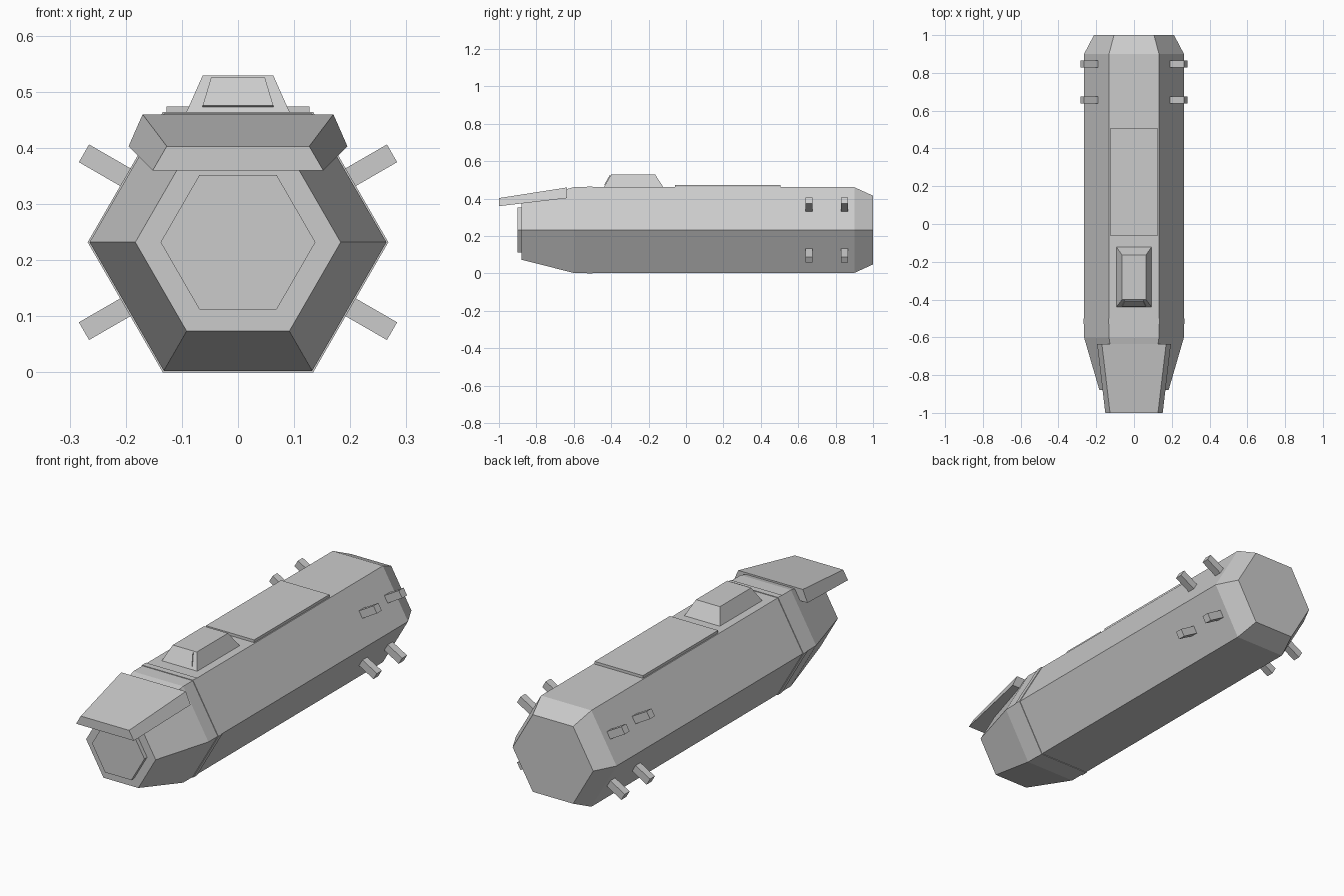
import bpy, bmesh, math
from mathutils import Vector

if "Cube" in bpy.data.objects:
    bpy.data.objects.remove(bpy.data.objects["Cube"])

CZ = 0.232  # height of the hull axis

grey = bpy.data.materials.new("hull_grey")
grey.diffuse_color = (0.6, 0.6, 0.6, 1)
grey.use_nodes = True
grey.node_tree.nodes["Principled BSDF"].inputs["Base Color"].default_value = grey.diffuse_color


def loft(name, rings):
    """Closed solid through matching rings of points, capped at both ends."""
    bm = bmesh.new()
    loops = [[bm.verts.new(p) for p in r] for r in rings]
    n = len(loops[0])
    for a, b in zip(loops, loops[1:]):
        for i in range(n):
            j = (i + 1) % n
            bm.faces.new((a[i], a[j], b[j], b[i]))
    bm.faces.new(loops[0])
    bm.faces.new(loops[-1])
    bmesh.ops.recalc_face_normals(bm, faces=bm.faces)
    me = bpy.data.meshes.new(name)
    bm.to_mesh(me)
    bm.free()
    me.materials.append(grey)
    ob = bpy.data.objects.new(name, me)
    bpy.context.collection.objects.link(ob)
    return ob


def hexagon(y, r):
    return [(r * math.cos(k * math.pi / 3), y, CZ + r * math.sin(k * math.pi / 3))
            for k in range(6)]


def rect(x, y0, y1, z):
    return [(-x, y0, z), (x, y0, z), (x, y1, z), (-x, y1, z)]


# Hexagonal hull with tapered nose and chamfered stern
loft("hull", [hexagon(-0.88, 0.183), hexagon(-0.60, 0.2645),
              hexagon(0.90, 0.2645), hexagon(1.0, 0.212)])
loft("hull_ring", [hexagon(-0.53, 0.2679), hexagon(-0.50, 0.2679)])
loft("nose_plate", [hexagon(-0.90, 0.138), hexagon(-0.87, 0.138)])

# Sloping visor over the nose
loft("visor", [
    [(-0.152, -1, 0.36), (0.152, -1, 0.36), (0.127, -1, 0.403), (-0.127, -1, 0.403)],
    [(-0.195, -0.635, 0.403), (0.195, -0.635, 0.403),
     (0.17, -0.635, 0.46), (-0.17, -0.635, 0.46)]])

# Raised panel on the roof
loft("roof_panel", [rect(0.127, -0.06, 0.505, 0.45), rect(0.127, -0.06, 0.505, 0.474)])

# Cabin with a thin window plate on its front slope
loft("cabin", [rect(0.096, -0.443, -0.117, 0.455), rect(0.063, -0.40, -0.165, 0.529)])
pane = [Vector(p) for p in [(-0.063, -0.4325, 0.473), (0.063, -0.4325, 0.473),
                            (0.048, -0.4035, 0.523), (-0.048, -0.4035, 0.523)]]
out = Vector((0, -0.865, 0.5))
loft("cabin_window", [[p - out * 0.002 for p in pane], [p + out * 0.005 for p in pane]])

# Square pegs standing out of the four slanted sides near the stern
H = 0.0182
for y in (0.657, 0.847):
    for deg in (30, 150, 210, 330):
        a = math.radians(deg)
        d = Vector((math.cos(a), 0, math.sin(a)))
        t = Vector((-math.sin(a), 0, math.cos(a)))
        c = Vector((0, y, CZ))
        e = Vector((0, H, 0))
        loft("side_peg", [[c + d * r + t * H * s + e * q
                           for s, q in ((-1, -1), (1, -1), (1, 1), (-1, 1))]
                          for r in (0.21, 0.317)])
